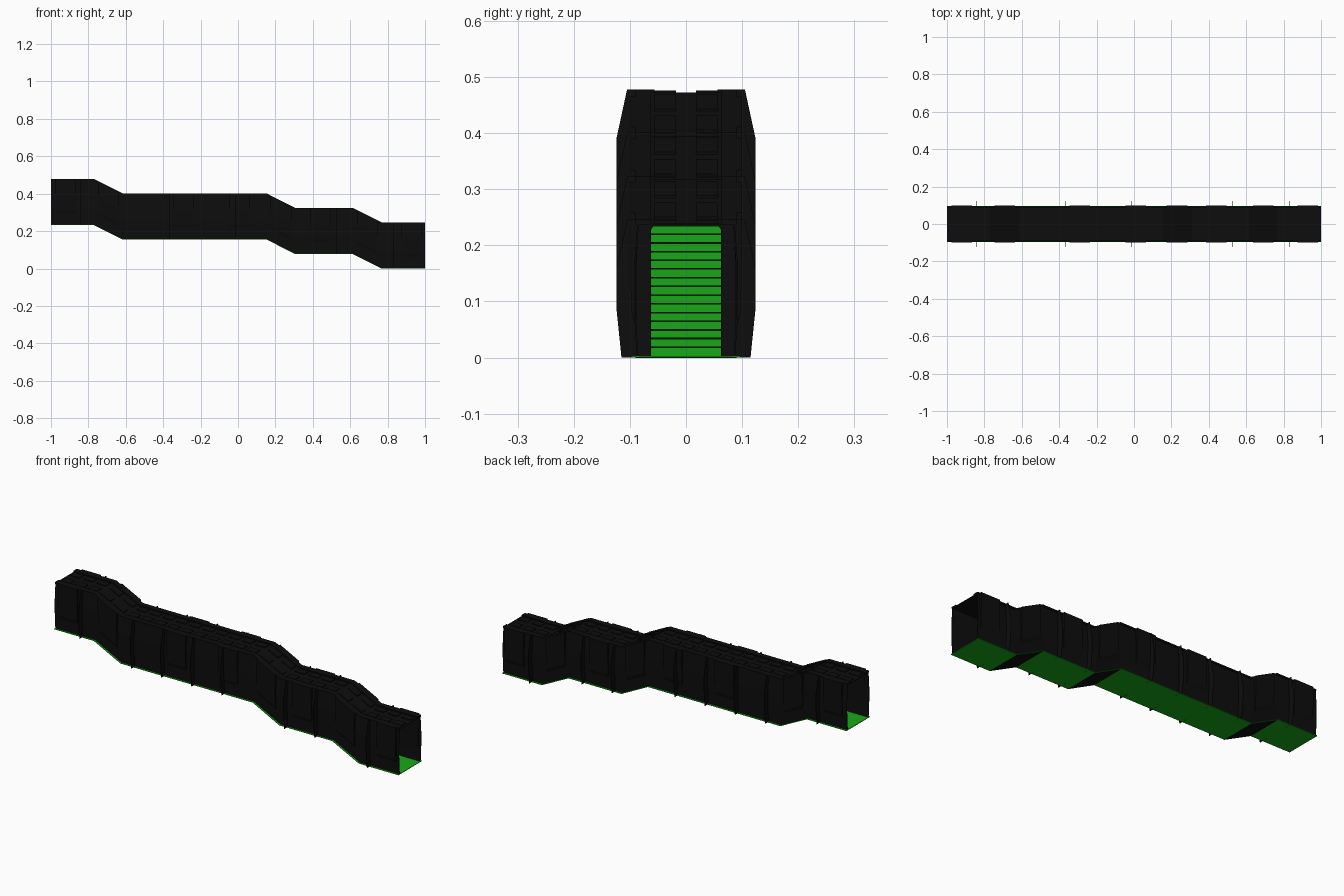
import bpy, bmesh

if "Cube" in bpy.data.objects:
    bpy.data.objects.remove(bpy.data.objects["Cube"])

PATH = [(-1, .232), (-.77, .232), (-.615, .155), (.154, .155),
        (.308, .077), (.615, .077), (.77, 0), (1, 0)]
H = .246


def material(name, col):
    m = bpy.data.materials.new(name)
    m.diffuse_color = (*col, 1)
    m.use_nodes = True
    m.node_tree.nodes["Principled BSDF"].inputs["Base Color"].default_value = m.diffuse_color
    return m


BLACK = material("black", (.004, .004, .004))
GREEN = material("green", (.008, .4, .008))


def base(x):
    for (x0, z0), (x1, z1) in zip(PATH, PATH[1:]):
        if x <= x1:
            return z0 + (z1 - z0) * (x - x0) / (x1 - x0)
    return PATH[-1][1]


def sweep(bm, section, x0, x1, mirror=False):
    """Closed (y, z) section carried along the stepping corridor line."""
    xs = [x0] + [p[0] for p in PATH if x0 + 1e-4 < p[0] < x1 - 1e-4] + [x1]
    for s in ((1, -1) if mirror else (1,)):
        rings = [[bm.verts.new((x, s * y, base(x) + z)) for y, z in section] for x in xs]
        n = len(section)
        for a, b in zip(rings, rings[1:]):
            for i in range(n):
                j = (i + 1) % n
                bm.faces.new((a[i], a[j], b[j], b[i]))
        bm.faces.new(rings[0])
        bm.faces.new(rings[-1])


def rect(y0, y1, z0, z1):
    return [(y0, z0), (y1, z0), (y1, z1), (y0, z1)]


def finish(bm, name, mat):
    bmesh.ops.recalc_face_normals(bm, faces=bm.faces)
    me = bpy.data.meshes.new(name)
    bm.to_mesh(me)
    bm.free()
    ob = bpy.data.objects.new(name, me)
    me.materials.append(mat)
    bpy.context.collection.objects.link(ob)


# side walls
bm = bmesh.new()
sweep(bm, [(.088, .003), (.093, .09), (.093, .155), (.087, H - .006),
           (.084, H - .006), (.090, .155), (.090, .09), (.085, .003)], -1, 1, True)
finish(bm, "side_walls", BLACK)

# roof sheet with raised edge rails
bm = bmesh.new()
sweep(bm, rect(-.09, .09, H - .010, H - .006), -1, 1)
sweep(bm, rect(.062, .091, H - .006, H), -1, 1, True)
finish(bm, "roof", BLACK)

# two rows of roof panels
bm = bmesh.new()
STEP = 2 / 26
for i in range(26):
    x = -1 + i * STEP
    sweep(bm, rect(.018, .056, H - .006, H - .002), x + .012, x + STEP - .012, True)
finish(bm, "roof_panels", BLACK)

# thin flared ribs reaching inside and outside the walls
RIBS = [-.84, -.54, -.365, -.19, -.015, .35, .525, .83]
bm = bmesh.new()
for x in RIBS:
    sweep(bm, [(.062, 0), (.115, 0), (.124, .088), (.124, .158),
               (.105, H), (.056, H), (.056, H - .008), (.062, H - .018)],
          x - .001, x + .001, True)
finish(bm, "wall_ribs", BLACK)

# shallow outer wall pads between the ribs
bm = bmesh.new()
for x in (-.92, -.69, -.29, .01, .23, .44, .69, .93):
    sweep(bm, [(.088, .05), (.097, .08), (.100, .16), (.100, H), (.085, H), (.088, .16)],
          x - .055, x + .055, True)
finish(bm, "wall_pads", BLACK)

# green flat floors, and green edge strips along the whole run
bm = bmesh.new()
for a, b in ((0, 1), (2, 3), (4, 5), (6, 7)):
    sweep(bm, rect(-.060, .060, 0, .003), PATH[a][0], PATH[b][0])
sweep(bm, rect(.060, .097, 0, .003), -1, 1, True)
finish(bm, "floor", GREEN)

# stair flights: green steps, black nosings and black underside
stairs, noses, under = bmesh.new(), bmesh.new(), bmesh.new()
N = 5
for k in (1, 3, 5):
    (x0, z0), (x1, z1) = PATH[k], PATH[k + 1]
    dx, dz = (x1 - x0) / N, (z0 - z1) / N
    prof = [(x0, z0 + .002)]
    for i in range(N):
        xa, z = x0 + i * dx, z0 - i * dz + .003
        prof += [(xa, z), (xa + dx, z)]
    prof.append((x1, z1 + .002))
    ends = [[stairs.verts.new((x, y, z)) for x, z in prof] for y in (-.062, .062)]
    for i in range(len(prof)):
        j = (i + 1) % len(prof)
        stairs.faces.new((ends[0][i], ends[0][j], ends[1][j], ends[1][i]))
    for e in ends:
        stairs.faces.new(e)
    for i in range(N):
        xe, z = x0 + (i + 1) * dx, z0 - i * dz + .003
        r = bmesh.ops.create_cube(noses, size=1)
        for v in r["verts"]:
            v.co = (xe + v.co.x * .004, v.co.y * .124, z + v.co.z * .003)
    sweep(under, rect(-.09, .09, -.001, .001), x0, x1)
finish(stairs, "stair_steps", GREEN)
finish(noses, "stair_nosings", BLACK)
finish(under, "stair_underside", BLACK)
